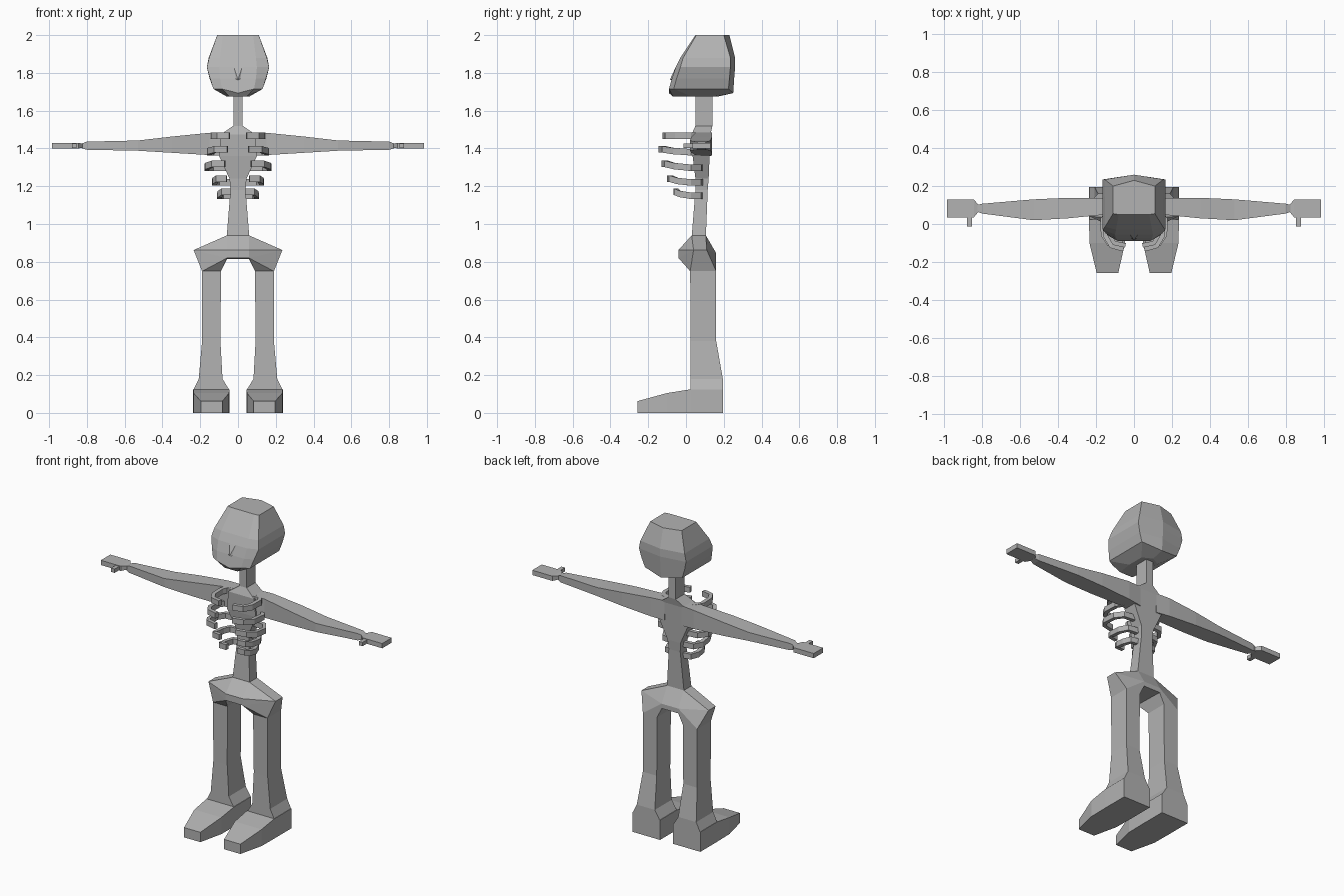
import bpy, bmesh
from mathutils import Vector

bone = bpy.data.materials.new("bone_grey")
bone.diffuse_color = (0.45, 0.45, 0.45, 1)


def finish(name, bm, mirror=False):
    """Turn a bmesh into an object, optionally mirrored across x."""
    bmesh.ops.remove_doubles(bm, verts=bm.verts, dist=0.0005)
    bmesh.ops.recalc_face_normals(bm, faces=bm.faces)
    mesh = bpy.data.meshes.new(name)
    bm.to_mesh(mesh)
    bm.free()
    mesh.materials.append(bone)
    obj = bpy.data.objects.new(name, mesh)
    bpy.context.collection.objects.link(obj)
    if mirror:
        obj.modifiers.new("mirror", 'MIRROR').use_mirror_merge = False
    return obj


def loft(name, rings, mirror=False):
    """Skin a list of equal-length point rings and cap both ends."""
    bm = bmesh.new()
    vs = [[bm.verts.new(p) for p in r] for r in rings]
    n = len(vs[0])
    for a, b in zip(vs, vs[1:]):
        for i in range(n):
            j = (i + 1) % n
            bm.faces.new((a[i], a[j], b[j], b[i]))
    bm.faces.new(vs[0])
    bm.faces.new(vs[-1])
    return finish(name, bm, mirror)


def box_z(z, x0, x1, y0, y1):
    return [(x0, y0, z), (x1, y0, z), (x1, y1, z), (x0, y1, z)]


def box_x(x, y0, y1, z0, z1):
    return [(x, y0, z0), (x, y1, z0), (x, y1, z1), (x, y0, z1)]


def add_hull(bm, pts):
    vs = [bm.verts.new(p) for p in pts]
    bmesh.ops.convex_hull(bm, input=vs)


# Skull: half outline of face centre, face corner, temple, back corner, back ridge
def skull_ring(z, face, temple, back, ridge, dz=0):
    half = [face, temple, back]
    right = [(x, y, z) for x, y in half]
    left = [(-x, y, z) for x, y in reversed(half)]
    return [(0, face[1], z - dz)] + right + [(0, ridge, z - dz)] + left


loft("skull", [
    skull_ring(1.675, (0.045, -0.07), (0.06, 0.03), (0.06, 0.14), 0.17),
    skull_ring(1.715, (0.085, -0.09), (0.13, -0.065), (0.13, 0.225), 0.25, 0.022),
    skull_ring(1.77, (0.095, -0.075), (0.148, -0.05), (0.15, 0.23), 0.255),
    skull_ring(1.83, (0.10, -0.055), (0.165, -0.03), (0.165, 0.235), 0.26),
    skull_ring(1.88, (0.095, -0.03), (0.153, -0.015), (0.155, 0.235), 0.26),
    skull_ring(2.0, (0.08, 0.05), (0.11, 0.055), (0.11, 0.20), 0.23),
])

# Nose: small wedge on the face
bm = bmesh.new()
add_hull(bm, [(-0.022, -0.055, 1.83), (0.022, -0.055, 1.83), (0, -0.085, 1.765),
              (-0.02, -0.07, 1.77), (0.02, -0.07, 1.77), (0, -0.06, 1.755)])
finish("nose", bm)

# Neck, chest and spine in one column
loft("spine", [box_z(z, -w, w, y0, y1) for z, w, y0, y1 in [
    (0.93, 0.06, 0.03, 0.105), (1.18, 0.04, 0.05, 0.115), (1.24, 0.045, 0.05, 0.12),
    (1.36, 0.10, 0.035, 0.125), (1.475, 0.09, 0.03, 0.13), (1.52, 0.025, 0.05, 0.14),
    (1.69, 0.025, 0.05, 0.14)]])

# Arms
loft("arm", [box_x(*s) for s in [
    (0.06, 0.04, 0.13, 1.36, 1.485), (0.15, 0.05, 0.138, 1.365, 1.483),
    (0.35, 0.03, 0.138, 1.377, 1.463), (0.53, 0.02, 0.13, 1.388, 1.442),
    (0.80, 0.055, 0.107, 1.393, 1.436), (0.83, 0.065, 0.10, 1.402, 1.425)]], True)
loft("hand", [box_x(*s) for s in [
    (0.82, 0.065, 0.10, 1.404, 1.425), (0.845, 0.035, 0.13, 1.40, 1.43),
    (0.985, 0.035, 0.13, 1.40, 1.43)]], True)
loft("thumb", [box_x(*s) for s in [
    (0.855, -0.012, 0.04, 1.403, 1.427), (0.88, -0.012, 0.04, 1.403, 1.427)]], True)

# Ribs: bent bars from the spine, round the side, to a free front end
ribs = [(1.468, 0.045, 0.145, -0.125, 0.0), (1.395, 0.055, 0.165, -0.145, 0.015),
        (1.318, 0.07, 0.178, -0.13, 0.02), (1.24, 0.06, 0.138, -0.10, 0.02),
        (1.17, 0.038, 0.11, -0.065, 0.02)]
for k, (z, xin, xout, yf, rise) in enumerate(ribs):
    path = [Vector(p) for p in [(0.02, 0.08, z - rise), (xout * 0.75, 0.07, z - rise),
            (xout - 0.012, 0.025, z - rise), (xout - 0.015, yf * 0.45, z - rise * 0.6),
            ((xin + xout) / 2 + 0.01, yf * 0.8, z), (xin, yf + 0.012, z)]]
    rings = []
    for i, p in enumerate(path):
        t = path[min(i + 1, 5)] - path[max(i - 1, 0)]
        side = Vector((t.y, -t.x, 0)).normalized() * 0.012
        up = Vector((0, 0, 0.017))
        rings.append([p - side - up, p + side - up, p + side + up, p - side + up])
    loft("rib_%d" % (k + 1), rings, True)

# Pelvis: centre block and two hips, joined with the inner walls removed
section = [(0.03, 0.94), (-0.04, 0.862), (-0.04, 0.82), (0.16, 0.815), (0.16, 0.845), (0.105, 0.94)]
bm = bmesh.new()
add_hull(bm, [(x, y, z) for x in (-0.058, 0.058) for y, z in section])
for s in (-1, 1):
    add_hull(bm, [(s * 0.058, y, z) for y, z in section]
             + [(s * 0.235, 0.04, 0.862), (s * 0.235, 0.11, 0.862)]
             + [(s * x, y, 0.75) for x in (0.09, 0.19) for y in (0.022, 0.16)])
inner = [f for f in bm.faces if all(abs(abs(v.co.x) - 0.058) < 1e-4 for v in f.verts)
         and abs(f.normal.x) > 0.9]
bmesh.ops.delete(bm, geom=inner, context='FACES')
finish("pelvis", bm)

# Legs
loft("leg", [box_z(*s) for s in [
    (0.75, 0.09, 0.19, 0.022, 0.16), (0.38, 0.093, 0.19, 0.025, 0.16),
    (0.18, 0.082, 0.208, 0.025, 0.195), (0.12, 0.045, 0.237, 0.025, 0.195)]], True)


# Feet
def foot_ring(y, x0, x1, top):
    return [(x0, y, 0), (x1, y, 0), (x1, y, top), (x0, y, top)]


loft("foot", [foot_ring(*s) for s in [
    (0.195, 0.045, 0.237, 0.125), (0.025, 0.045, 0.237, 0.125),
    (-0.10, 0.047, 0.235, 0.105), (-0.258, 0.083, 0.197, 0.062)]], True)
